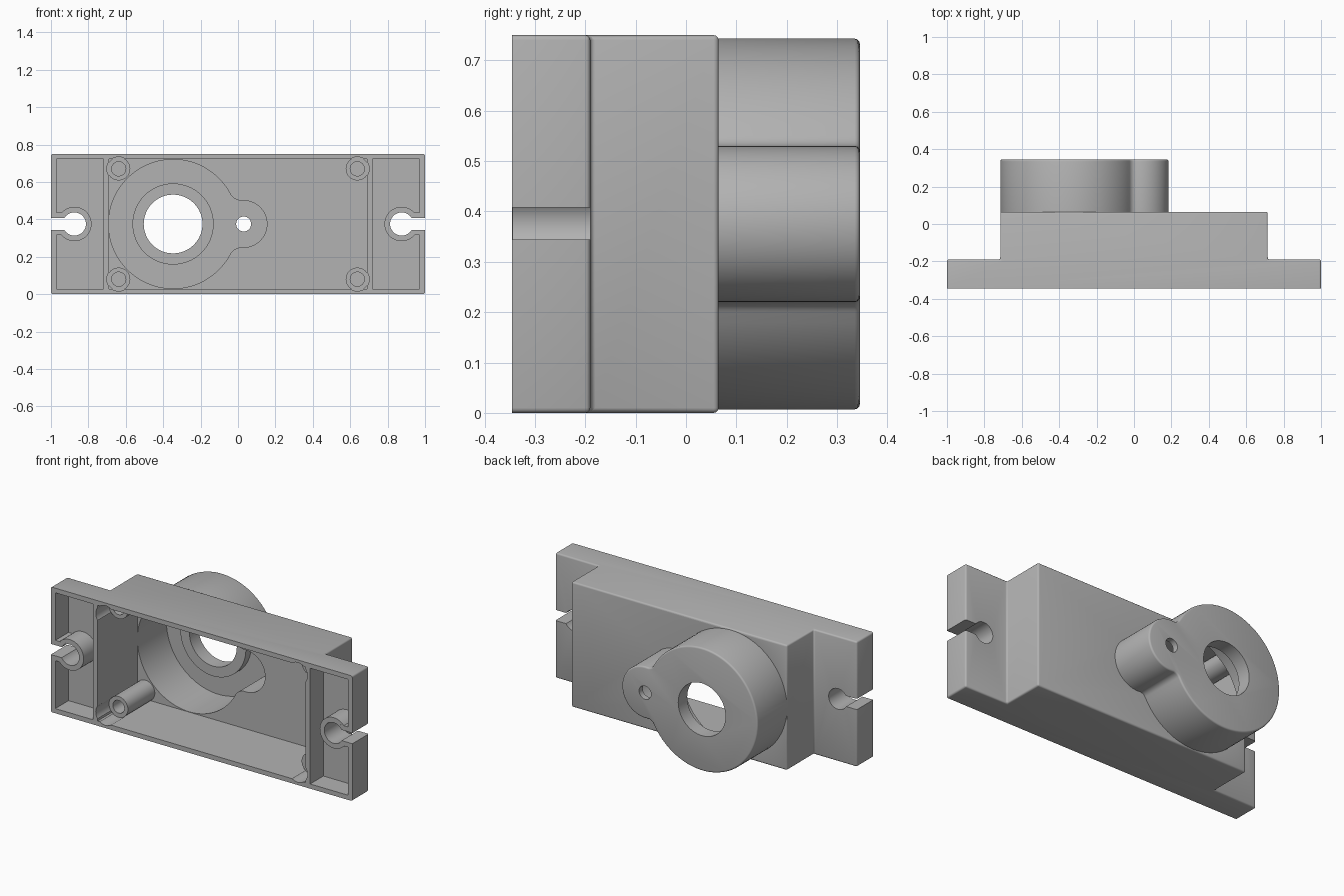
import bpy, bmesh, math
from mathutils import Vector

if "Cube" in bpy.data.objects:
    bpy.data.objects.remove(bpy.data.objects["Cube"])

FRONT, BACK = -0.345, 0.345
ZC = 0.375                      # mid height
BX, LX = -0.347, 0.03           # centres of large boss and small lobe

grey = bpy.data.materials.new("plain grey")
grey.diffuse_color = (0.45, 0.45, 0.45, 1)
grey.use_nodes = True
grey.node_tree.nodes["Principled BSDF"].inputs["Base Color"].default_value = grey.diffuse_color


def prism(name, pts, a, b, axis="y", bevel=None, width=0.01):
    """Extrude a profile: (x, z) along y, or (x, y) along z."""
    place = (lambda p, t: (p[0], t, p[1])) if axis == "y" else (lambda p, t: (p[0], p[1], t))
    bm = bmesh.new()
    lo = [bm.verts.new(place(p, a)) for p in pts]
    hi = [bm.verts.new(place(p, b)) for p in pts]
    bm.faces.new(lo)
    bm.faces.new(hi)
    n = len(pts)
    for i in range(n):
        j = (i + 1) % n
        bm.faces.new((lo[i], lo[j], hi[j], hi[i]))
    bmesh.ops.recalc_face_normals(bm, faces=bm.faces)
    if bevel:
        bmesh.ops.bevel(bm, geom=[e for e in bm.edges if bevel(e)], offset=width,
                        segments=3, profile=0.5, affect="EDGES")
    me = bpy.data.meshes.new(name)
    bm.to_mesh(me)
    bm.free()
    me.materials.append(grey)
    ob = bpy.data.objects.new(name, me)
    bpy.context.collection.objects.link(ob)
    return ob


def rect(x0, x1, z0, z1):
    return [(x0, z0), (x1, z0), (x1, z1), (x0, z1)]


def circle(x, z, r, n=48):
    return [(x + r * math.cos(2 * math.pi * i / n), z + r * math.sin(2 * math.pi * i / n))
            for i in range(n)]


def arc(c, r, a0, a1, n):
    return [(c[0] + r * math.cos(a0 + (a1 - a0) * i / n),
             c[1] + r * math.sin(a0 + (a1 - a0) * i / n)) for i in range(n + 1)]


def keyhole(R, r, f):
    """Large circle joined to a small lobe by fillets of radius f."""
    d = LX - BX
    a = (d * d + (R + f) ** 2 - (r + f) ** 2) / (2 * d)
    h = math.sqrt((R + f) ** 2 - a * a)
    t1, t2 = math.atan2(h, a), math.atan2(h, a - d)
    upper = arc((BX, 0), R, math.pi, t1, 40)
    upper += arc((BX + a, h), f, math.pi + t1, math.pi + t2, 8)[1:]
    upper += arc((LX, 0), r, t2, 0, 16)[1:]
    lower = [(x, -z) for x, z in upper[-2:0:-1]]
    return [(x, z + ZC) for x, z in upper + lower]


def combine(op, tool):
    m = body.modifiers.new(op, "BOOLEAN")
    m.operation, m.object, m.solver = op, tool, "EXACT"
    bpy.context.view_layer.objects.active = body
    bpy.ops.object.modifier_apply(modifier=m.name)
    bpy.data.objects.remove(tool)


def add(pts, a, b):
    combine("UNION", prism("added_part", pts, a, b))


def cut(pts, a, b):
    combine("DIFFERENCE", prism("cutter", pts, a, b))


# Stepped housing with softened outer edges
step = [(-1, FRONT), (1, FRONT), (1, -0.19), (0.715, -0.19), (0.715, 0.065),
        (-0.715, 0.065), (-0.715, -0.19), (-1, -0.19)]
body = prism("gear_housing", step, 0, 0.75, "z",
             lambda e: not all(v.co.y < FRONT + 0.001 for v in e.verts))

# Keyhole-shaped boss on the back
combine("UNION", prism("boss", keyhole(0.368, 0.155, 0.04), 0.045, BACK, "y",
                       lambda e: all(v.co.y > BACK - 0.001 for v in e.verts)))

# Main cavity, boss cavity
cut(rect(-0.69, 0.69, 0.028, 0.722), FRONT - 0.1, 0.035)
cut(keyhole(0.345, 0.125, 0.07), 0.0, 0.31)

# Screw posts with recess in front and a blind hole
for sx in (-1, 1):
    for z in (0.08, 0.67):
        x = sx * 0.638
        cut(circle(x, z, 0.064, 32), FRONT - 0.1, -0.219)
        add(circle(x, z, 0.062, 32), -0.22, 0.05)
        cut(circle(x, z, 0.038, 32), FRONT - 0.1, 0.0)

# Mounting ears: pocket, collar and open keyhole slot
for sx in (-1, 1):
    cut(rect(*sorted((sx * 0.72, sx * 0.97)), 0.028, 0.722), FRONT - 0.1, -0.22)
    add(circle(sx * 0.875, ZC, 0.092), FRONT + 0.001, -0.205)
    add(rect(*sorted((sx * 0.89, sx * 0.985)), 0.315, 0.437), FRONT + 0.0005, -0.206)
    cut(circle(sx * 0.875, ZC, 0.062), FRONT - 0.1, -0.1)
    cut(rect(*sorted((sx * 0.88, sx * 1.1)), 0.344, 0.408), FRONT - 0.11, -0.09)

# Shaft collar, shaft hole and pin hole
add(circle(BX, ZC, 0.217, 64), 0.26, 0.33)
cut(circle(BX, ZC, 0.157, 64), 0.1, 0.5)
cut(circle(LX, ZC, 0.04, 32), 0.1, 0.5)

# Smooth curves, keep edges sharp
bpy.ops.object.select_all(action="DESELECT")
body.select_set(True)
bpy.context.view_layer.objects.active = body
bpy.ops.object.shade_smooth_by_angle(angle=math.radians(35))
